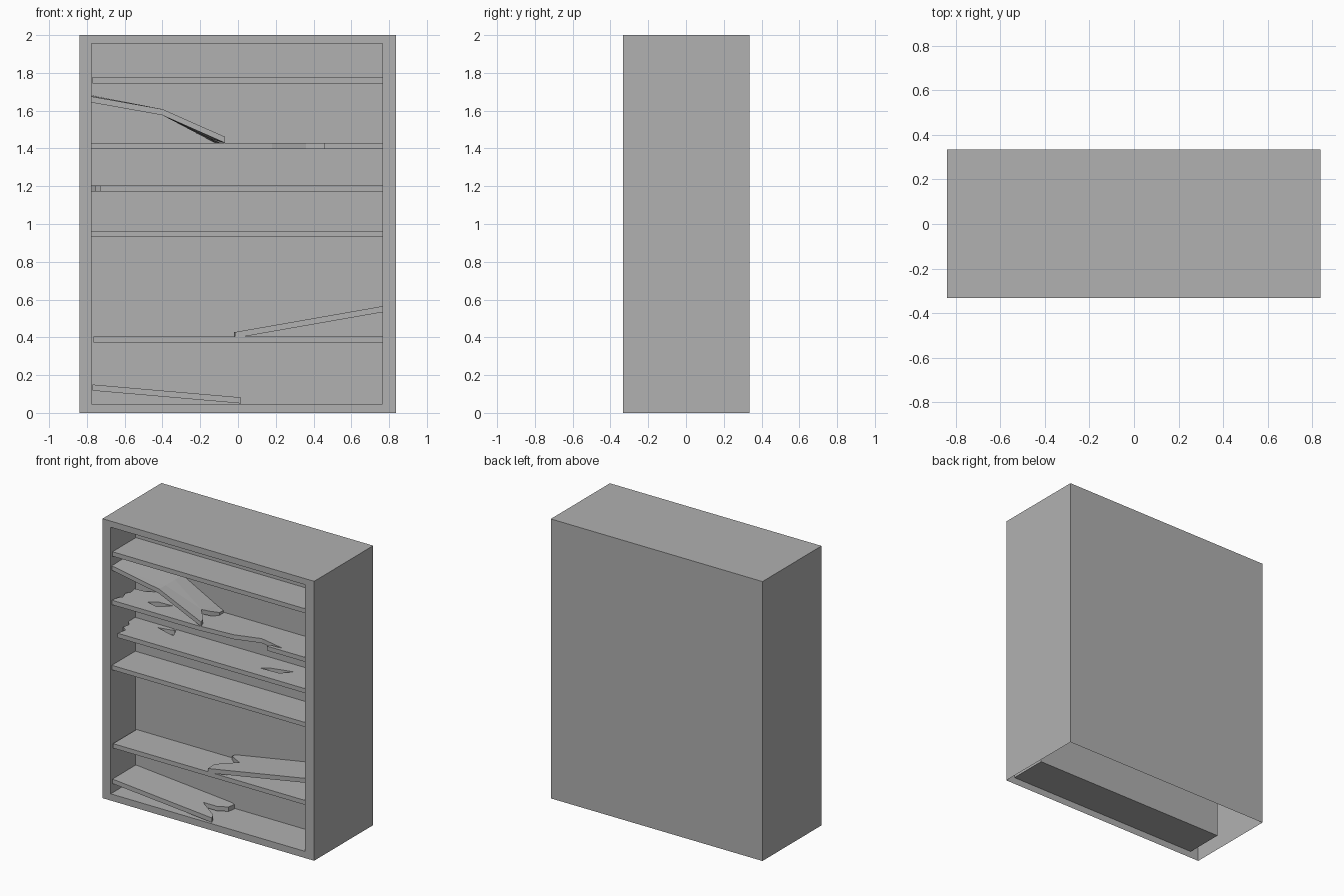
import bpy, bmesh

if "Cube" in bpy.data.objects:
    bpy.data.objects.remove(bpy.data.objects["Cube"])

F, B = -0.32, -0.055      # front and back of the shelves
L, R = -0.775, 0.765      # left and right of the opening
T = 0.032                 # plank thickness

# Dark grey for every part
dark = bpy.data.materials.new("dark_wood")
dark.diffuse_color = (0.44, 0.44, 0.44, 1)
dark.use_nodes = True
dark.node_tree.nodes["Principled BSDF"].inputs["Base Color"].default_value = dark.diffuse_color


def make_object(name, bm):
    bmesh.ops.recalc_face_normals(bm, faces=bm.faces[:])
    mesh = bpy.data.meshes.new(name)
    bm.to_mesh(mesh)
    bm.free()
    mesh.materials.append(dark)
    obj = bpy.data.objects.new(name, mesh)
    bpy.context.collection.objects.link(obj)
    return obj


def plank(name, outline, z_at, holes=(), bends=()):
    """Plank cut from a plan outline; z_at(x, y) gives the underside height."""
    bm = bmesh.new()
    for loop in [outline, *holes]:
        vs = [bm.verts.new((x, y, 0)) for x, y in loop]
        for a, b in zip(vs, vs[1:] + vs[:1]):
            bm.edges.new((a, b))
    bmesh.ops.triangle_fill(bm, edges=bm.edges[:], normal=(0, 0, 1), use_beauty=True)
    for x in bends:
        bmesh.ops.bisect_plane(bm, geom=bm.verts[:] + bm.edges[:] + bm.faces[:],
                               plane_co=(x, 0, 0), plane_no=(1, 0, 0))
    ext = bmesh.ops.extrude_face_region(bm, geom=bm.faces[:])["geom"]
    upper = {v for v in ext if isinstance(v, bmesh.types.BMVert)}
    for v in bm.verts:
        v.co.z = z_at(v.co.x, v.co.y) + (T if v in upper else 0)
    return make_object(name, bm)


def slope(*pts):
    """Height along x, piecewise linear through (x, z) points."""
    def z_at(x, y):
        for (x0, z0), (x1, z1) in zip(pts, pts[1:]):
            if x <= x1 or (x1, z1) == pts[-1]:
                return z0 + (z1 - z0) * (x - x0) / (x1 - x0)
    return z_at


# Case: thin outer shell, open underneath, with a shallow front recess
bm = bmesh.new()


def ring(x0, x1, z0, z1, y):
    return [bm.verts.new((x, y, z)) for x, z in ((x0, z0), (x1, z0), (x1, z1), (x0, z1))]


rings = [ring(-0.84, 0.836, 0, 2, 0.335), ring(-0.84, 0.836, 0, 2, -0.333),
         ring(L, R, 0.048, 1.956, -0.333), ring(L, R, 0.048, 1.956, B)]
bm.faces.new(rings[0])
bm.faces.new(rings[3])
for k, (r, s) in enumerate(zip(rings, rings[1:])):
    for i in range(4):
        if k == 0 and i == 0:
            continue          # open base
        j = (i + 1) % 4
        bm.faces.new((r[i], r[j], s[j], s[i]))
make_object("bookcase_case", bm)

# Intact shelves
for name, x, z in (("top_shelf", -0.77, 1.745), ("middle_shelf", L, 0.931),
                   ("lower_shelf", -0.765, 0.373)):
    plank(name, [(x, F), (R, F), (R, B), (x, B)], slope((L, z), (R, z)))

# Splintered shelves with holes and chipped edges
plank("splintered_shelf_upper",
      [(L, F), (-0.1, F), (0.18, -0.3), (0.36, -0.245), (0.56, -0.29),
       (0.455, -0.295), (0.455, F), (R, F), (R, B), (-0.62, B), (-0.67, -0.085),
       (-0.755, -0.09), (-0.745, -0.15), (-0.765, -0.18), (-0.745, -0.24),
       (-0.765, -0.26)],
      slope((L, 1.397), (R, 1.397)),
      holes=[[(-0.575, -0.21), (-0.48, -0.235), (-0.40, -0.165), (-0.515, -0.17)]])
plank("splintered_shelf_lower",
      [(-0.73, F), (R, F), (R, B), (-0.45, B), (-0.41, -0.145),
       (-0.565, -0.1), (-0.45, -0.075), (-0.47, B), (L, B),
       (-0.775, -0.13), (-0.745, -0.17), (-0.755, -0.22), (-0.715, -0.25)],
      slope((L, 1.173), (R, 1.173)),
      holes=[[(0.335, -0.227), (0.48, -0.22), (0.55, -0.15), (0.39, -0.19)]])

# Snapped shelf pieces resting at an angle
sag = slope((L, 1.643), (-0.4, 1.576), (-0.07, 1.43))
twist = slope((L, 0.006), (-0.4, 0.0), (-0.15, -0.028), (-0.07, -0.016))
plank("snapped_bent_piece",
      [(L, F), (-0.07, F), (-0.08, -0.28), (-0.15, -0.2),
       (-0.11, -0.16), (-0.07, -0.11), (-0.07, -0.065), (-0.12, B), (L, B)],
      lambda x, y: sag(x, y) + twist(x, y) * (y - F) / (B - F), bends=[-0.4])
plank("snapped_right_piece",
      [(R, F), (-0.015, F), (-0.02, -0.24), (0.13, -0.17), (0.06, -0.12),
       (0.01, -0.08), (0.02, B), (R, B)],
      slope((-0.015, 0.396), (R, 0.533)))
plank("snapped_left_piece",
      [(-0.77, F), (0.017, F), (0.0, -0.28), (-0.15, -0.18), (-0.05, -0.165),
       (0.01, -0.12), (0.017, -0.065), (-0.01, B), (-0.77, B)],
      slope((-0.77, 0.118), (0.017, 0.05)))
